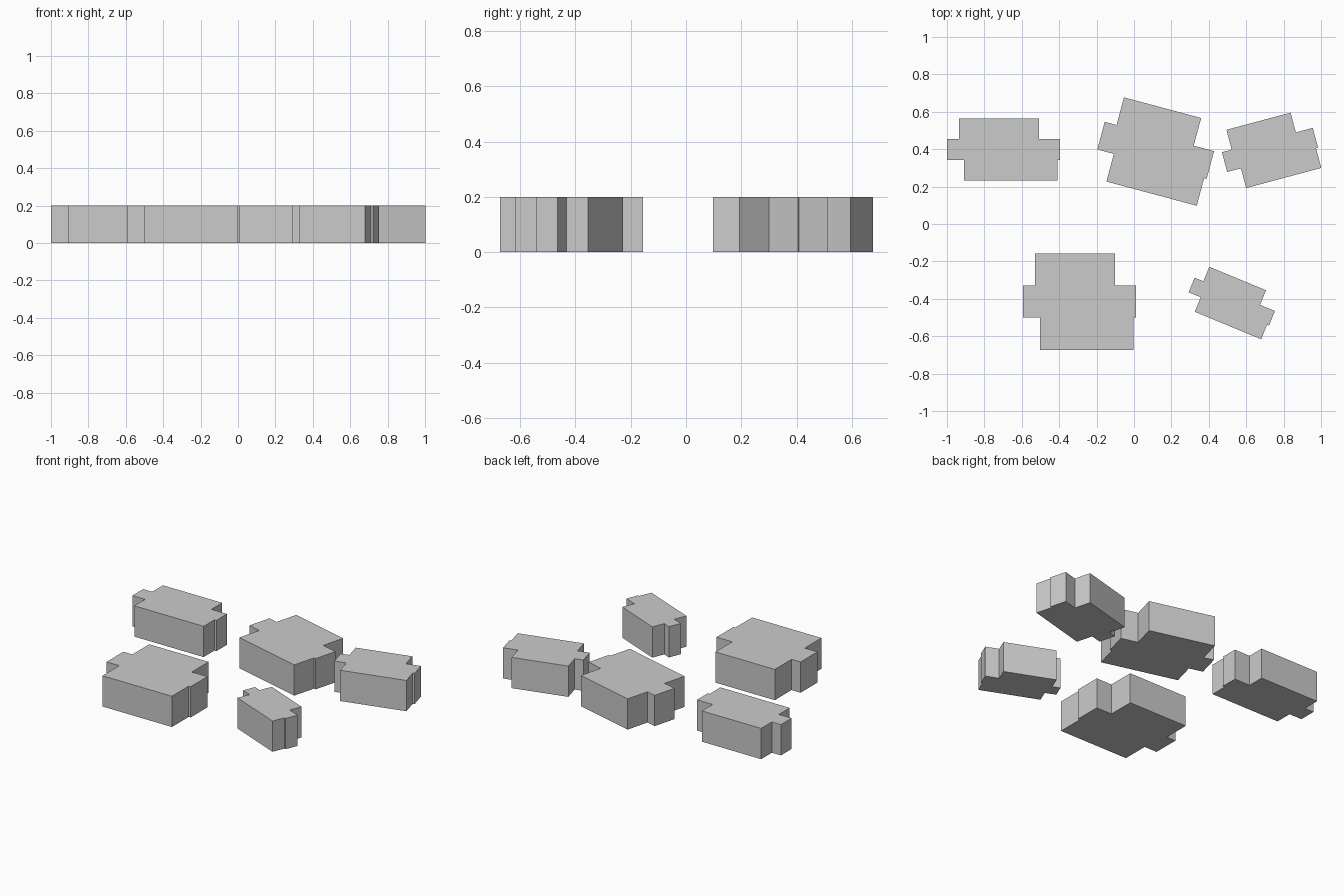
import bpy, bmesh, math
from mathutils import Matrix

if "Cube" in bpy.data.objects:
    bpy.data.objects.remove(bpy.data.objects["Cube"])

HEIGHT = 0.2

grey = bpy.data.materials.new("plain grey")
grey.diffuse_color = (0.6, 0.6, 0.6, 1)
grey.use_nodes = True
grey.node_tree.nodes["Principled BSDF"].inputs["Base Color"].default_value = grey.diffuse_color

# Shared floor plan, three equal bands: (left, right) as fractions of the width
BACK, MIDDLE, FRONT = (-0.392, 0.314), (-0.5, 0.5), (-0.349, 0.477)
S = 1 / 6
PLAN = [(FRONT[0], -0.5), (FRONT[1], -0.5), (FRONT[1], -S), (MIDDLE[1], -S),
        (MIDDLE[1], S), (BACK[1], S), (BACK[1], 0.5), (BACK[0], 0.5),
        (BACK[0], S), (MIDDLE[0], S), (MIDDLE[0], -S), (FRONT[0], -S)]


def block(name, x, y, width, depth, angle):
    """Stepped plan scaled, extruded upward, turned and placed."""
    bm = bmesh.new()
    base = bm.faces.new([bm.verts.new((u * width, v * depth, 0)) for u, v in PLAN])
    top = bmesh.ops.extrude_face_region(bm, geom=[base], use_keep_orig=True)["geom"]
    bmesh.ops.translate(bm, vec=(0, 0, HEIGHT),
                        verts=[g for g in top if isinstance(g, bmesh.types.BMVert)])
    bmesh.ops.recalc_face_normals(bm, faces=bm.faces)
    mesh = bpy.data.meshes.new(name)
    bm.to_mesh(mesh)
    bm.free()
    mesh.materials.append(grey)
    obj = bpy.data.objects.new(name, mesh)
    obj.matrix_world = (Matrix.Translation((x, y, 0))
                        @ Matrix.Rotation(math.radians(angle), 4, 'Z'))
    bpy.context.collection.objects.link(obj)


# Five buildings
block("back_left_building", -0.698, 0.398, 0.604, 0.331, 0)
block("back_middle_building", 0.116, 0.394, 0.605, 0.459, -15)
block("back_right_building", 0.727, 0.396, 0.503, 0.328, 15)
block("front_left_building", -0.292, -0.415, 0.604, 0.517, 0)
block("front_right_building", 0.523, -0.415, 0.465, 0.252, -22.5)
